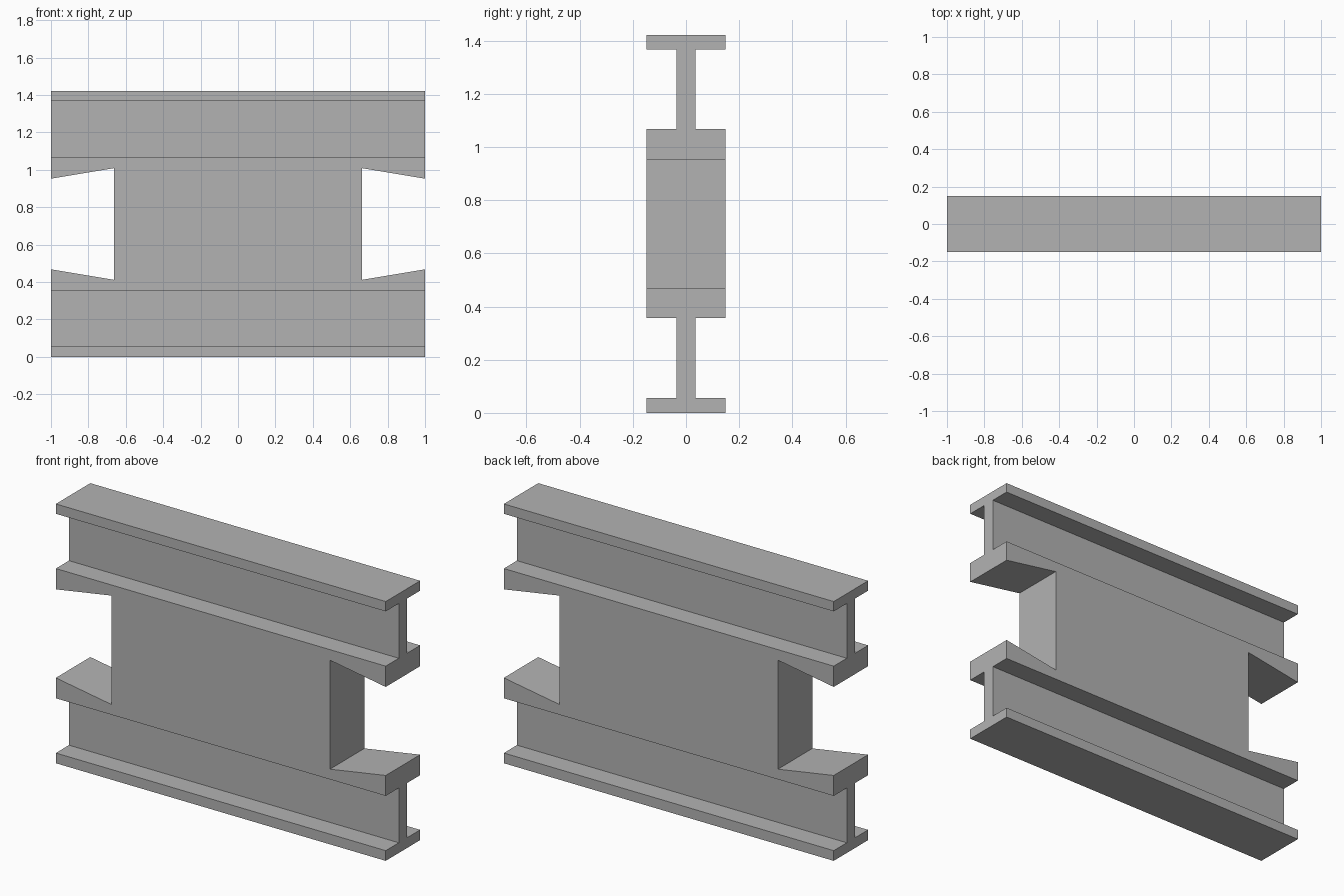
import bpy, bmesh

if "Cube" in bpy.data.objects:
    bpy.data.objects.remove(bpy.data.objects["Cube"])

HEIGHT, DEPTH, WEB = 1.421, 0.149, 0.036   # total height, half depth, half web

steel = bpy.data.materials.new("plain grey")
steel.diffuse_color = (0.45, 0.45, 0.45, 1)
steel.use_nodes = True
steel.node_tree.nodes["Principled BSDF"].inputs["Base Color"].default_value = steel.diffuse_color


def prism(name, outline, offset):
    """Extrude a closed outline of 3D points along an offset."""
    bm = bmesh.new()
    face = bm.faces.new([bm.verts.new(p) for p in outline])
    out = bmesh.ops.extrude_face_region(bm, geom=[face])
    verts = [g for g in out["geom"] if isinstance(g, bmesh.types.BMVert)]
    bmesh.ops.translate(bm, verts=verts, vec=offset)
    bmesh.ops.recalc_face_normals(bm, faces=bm.faces)
    mesh = bpy.data.meshes.new(name)
    bm.to_mesh(mesh)
    bm.free()
    mesh.materials.append(steel)
    obj = bpy.data.objects.new(name, mesh)
    bpy.context.collection.objects.link(obj)
    return obj


# Beam section: flanges, webs and thick middle, mirrored across y
side = [(DEPTH, 0), (DEPTH, 0.056), (WEB, 0.056), (WEB, 0.356), (DEPTH, 0.356),
        (DEPTH, 1.067), (WEB, 1.067), (WEB, 1.367), (DEPTH, 1.367), (DEPTH, HEIGHT)]
section = side + [(-y, z) for y, z in reversed(side)]
beam = prism("double_flanged_beam", [(-1, y, z) for y, z in section], (2, 0, 0))

# Dovetail notch in each end, its sloped edges continued past the beam end
slope = (0.468 - 0.412) / (1 - 0.662)
low = 0.412 + slope * (1.1 - 0.662)
for s, label in ((-1, "left"), (1, "right")):
    notch = [(0.662, 0.412), (1.1, low), (1.1, HEIGHT - low), (0.662, HEIGHT - 0.412)]
    cutter = prism(label + "_notch_cutter", [(s * x, -0.3, z) for x, z in notch], (0, 0.6, 0))
    cutter.hide_render = True
    cutter.hide_set(True)
    cut = beam.modifiers.new(label + " notch", "BOOLEAN")
    cut.operation = "DIFFERENCE"
    cut.solver = "EXACT"
    cut.object = cutter

# Bake the notches into the beam and discard the cutters
bpy.context.view_layer.objects.active = beam
beam.select_set(True)
for cut in list(beam.modifiers):
    cutter = cut.object
    bpy.ops.object.modifier_apply(modifier=cut.name)
    bpy.data.objects.remove(cutter)
